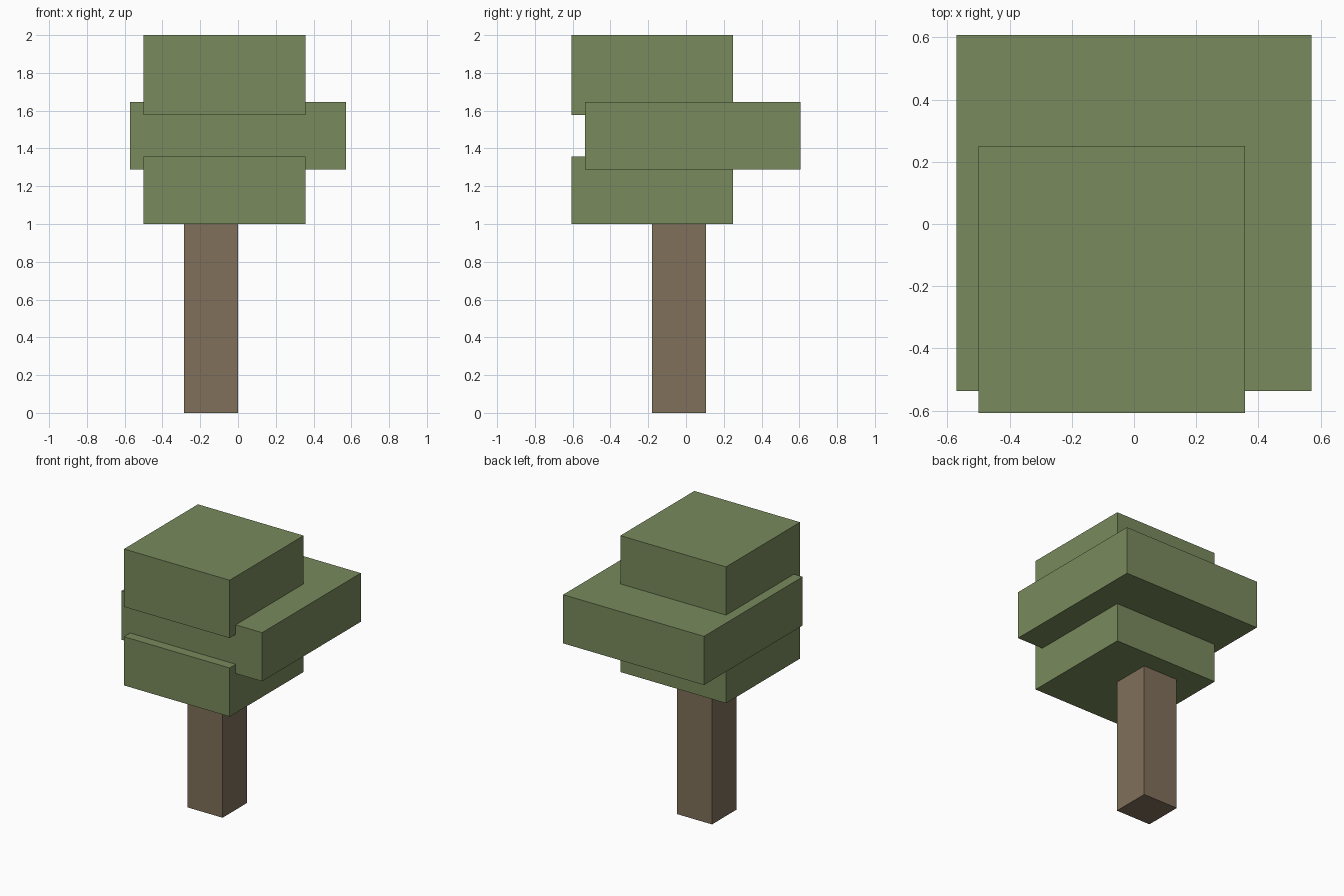
import bpy
from mathutils import Vector

cube = bpy.data.objects.get("Cube")
if cube:
    bpy.data.objects.remove(cube, do_unlink=True)


def make_material(name, color):
    mat = bpy.data.materials.new(name)
    mat.use_nodes = True
    mat.diffuse_color = color
    mat.node_tree.nodes["Principled BSDF"].inputs["Base Color"].default_value = color
    return mat


def make_box(name, low, high, mat):
    """Add a box spanning two opposite corners."""
    low, high = Vector(low), Vector(high)
    bpy.ops.mesh.primitive_cube_add(size=1, location=(low + high) / 2)
    obj = bpy.context.object
    obj.name = name
    obj.scale = high - low
    bpy.ops.object.transform_apply(location=False, rotation=False, scale=True)
    obj.data.materials.append(mat)
    return obj


bark = make_material("bark_brown", (0.215, 0.16, 0.102, 1))
leaf = make_material("leaf_green", (0.19, 0.254, 0.107, 1))

# Square trunk, set slightly into the foliage
make_box("trunk", (-0.286, -0.179, 0), (0, 0.107, 1.02), bark)

# Three overlapping foliage slabs, the wide middle one shifted back
make_box("lower_foliage", (-0.5, -0.607, 1.0), (0.357, 0.25, 1.357), leaf)
make_box("middle_foliage", (-0.571, -0.536, 1.289), (0.571, 0.607, 1.646), leaf)
make_box("upper_foliage", (-0.5, -0.607, 1.576), (0.357, 0.25, 2.0), leaf)
